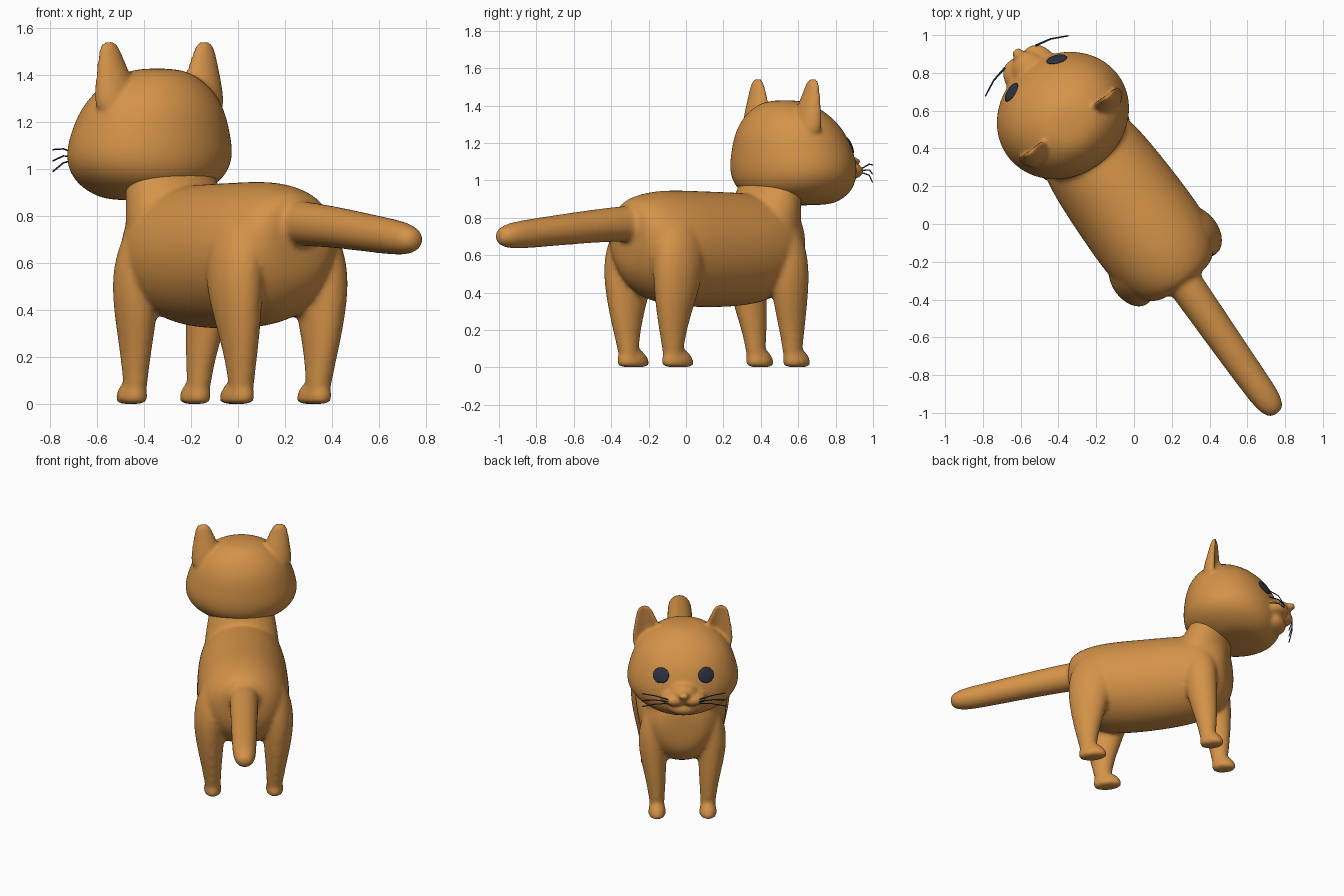
import bpy, bmesh, math
from mathutils import Matrix, Vector

cube = bpy.data.objects.get("Cube")
if cube:
    bpy.data.objects.remove(cube)

# The animal is modelled facing +y, then every part is turned by this heading
HEADING = math.radians(36)
OFFSET = Matrix.Rotation(HEADING, 3, 'Z') @ Vector((0.033, 0, 0))


def material(name, color):
    m = bpy.data.materials.new(name)
    m.use_nodes = True
    m.diffuse_color = (*color, 1)
    bsdf = m.node_tree.nodes["Principled BSDF"]
    bsdf.inputs["Base Color"].default_value = (*color, 1)
    bsdf.inputs["Roughness"].default_value = 0.8
    return m


FUR = material("ginger fur", (0.66, 0.29, 0.065))
EYE = material("dark eye", (0.025, 0.032, 0.055))
WHISKER = material("slate whisker", (0.04, 0.06, 0.1))


def loft(bm, axis, rings, side=1, dent=0, n=20):
    """Closed tube; each ring is (position, side centre, other centre, side half, other half)."""
    loops = []
    for pos, cs, co, hs, ho in rings:
        loop = []
        for i in range(n):
            a = math.tau * i / n
            sn = math.sin(a)
            s = side * (cs + hs * math.cos(a))
            o = co + ho * sn * (1 - dent * max(sn, 0))
            loop.append(bm.verts.new((s, pos, o) if axis == 'y' else (s, o, pos)))
        loops.append(loop)
    for a, b in zip(loops, loops[1:]):
        for i in range(n):
            j = (i + 1) % n
            bm.faces.new((a[i], a[j], b[j], b[i]))
    bm.faces.new(loops[0])
    bm.faces.new(loops[-1])


def ellipsoid(bm, center, size, turn=Matrix.Identity(4)):
    mat = Matrix.Translation(center) @ turn @ Matrix.Diagonal((*size, 1))
    bmesh.ops.create_uvsphere(bm, u_segments=24, v_segments=14, radius=1, matrix=mat)


def place(obj, mat):
    obj.data.materials.append(mat)
    obj.rotation_euler.z = HEADING
    obj.location = OFFSET
    bpy.context.collection.objects.link(obj)
    return obj


def finish(bm, name, mat, voxel=0):
    """Turn a bmesh into an object; with a voxel size its volumes are fused and softened."""
    bmesh.ops.recalc_face_normals(bm, faces=bm.faces)
    for f in bm.faces:
        f.smooth = True
    mesh = bpy.data.meshes.new(name)
    bm.to_mesh(mesh)
    bm.free()
    obj = place(bpy.data.objects.new(name, mesh), mat)
    if voxel:
        obj.modifiers.new("round", 'SUBSURF').levels = 2
        obj.modifiers["round"].render_levels = 2
        fuse = obj.modifiers.new("fuse", 'REMESH')
        fuse.mode = 'VOXEL'
        fuse.voxel_size = voxel
        fuse.use_smooth_shade = True
        soft = obj.modifiers.new("soften", 'SMOOTH')
        soft.factor = 0.5
        soft.iterations = 6
    return obj


# Torso, from rump to chest
body = bmesh.new()
loft(body, 'y', [
    (-0.42, 0, 0.72, 0.13, 0.14), (-0.39, 0, 0.69, 0.21, 0.21),
    (-0.3, 0, 0.655, 0.28, 0.28), (-0.15, 0, 0.64, 0.31, 0.315),
    (0.1, 0, 0.63, 0.305, 0.315), (0.3, 0, 0.63, 0.295, 0.31),
    (0.45, 0, 0.635, 0.28, 0.295), (0.58, 0, 0.65, 0.24, 0.26),
    (0.65, 0, 0.66, 0.17, 0.19), (0.675, 0, 0.67, 0.1, 0.12)])

# Neck
loft(body, 'z', [
    (0.62, 0, 0.45, 0.24, 0.2), (0.75, 0, 0.47, 0.25, 0.2),
    (0.85, 0, 0.495, 0.235, 0.175), (0.95, 0, 0.53, 0.215, 0.15),
    (1.1, 0, 0.58, 0.2, 0.14)])

# Tail
loft(body, 'y', [
    (-0.25, 0, 0.77, 0.1, 0.1), (-0.43, 0, 0.77, 0.096, 0.096),
    (-0.7, -0.005, 0.75, 0.09, 0.088), (-1.0, -0.01, 0.72, 0.082, 0.08),
    (-1.16, -0.01, 0.705, 0.078, 0.074), (-1.23, -0.01, 0.7, 0.06, 0.055),
    (-1.26, -0.01, 0.7, 0.03, 0.028)])

# Legs and paws
front_leg = [
    (0.02, 0.165, 0.56, 0.046, 0.05), (0.12, 0.168, 0.558, 0.052, 0.058),
    (0.25, 0.175, 0.545, 0.066, 0.082), (0.4, 0.19, 0.525, 0.088, 0.105),
    (0.55, 0.195, 0.515, 0.1, 0.115), (0.7, 0.17, 0.5, 0.09, 0.11),
    (0.8, 0.14, 0.48, 0.06, 0.08)]
rear_leg = [
    (0.02, 0.2, -0.255, 0.05, 0.05), (0.12, 0.205, -0.26, 0.056, 0.062),
    (0.25, 0.213, -0.263, 0.072, 0.092), (0.4, 0.222, -0.25, 0.095, 0.13),
    (0.55, 0.226, -0.235, 0.106, 0.158), (0.7, 0.2, -0.22, 0.108, 0.15),
    (0.84, 0.16, -0.2, 0.07, 0.09)]
paw = [(0, 0.8, 0.85), (0.012, 1, 1), (0.045, 1, 1), (0.075, 0.85, 0.8), (0.1, 0.6, 0.5)]
for side in (-1, 1):
    for leg, x, y, length in ((front_leg, 0.167, 0.59, 0.082), (rear_leg, 0.203, -0.222, 0.098)):
        loft(body, 'z', leg, side)
        loft(body, 'z', [(z, x, y - z * 0.15, 0.059 * w, length * k) for z, w, k in paw], side)
finish(body, "body", FUR, 0.014)

# Head with broad low cheeks
head = bmesh.new()
loft(head, 'z', [
    (0.865, 0, 0.73, 0.13, 0.15), (0.89, 0, 0.72, 0.22, 0.23),
    (0.94, 0, 0.7, 0.31, 0.3), (1.0, 0, 0.69, 0.36, 0.325),
    (1.07, 0, 0.685, 0.375, 0.33), (1.15, 0, 0.68, 0.358, 0.318),
    (1.25, 0, 0.665, 0.325, 0.29), (1.33, 0, 0.65, 0.27, 0.235),
    (1.39, 0, 0.635, 0.19, 0.17), (1.43, 0, 0.63, 0.1, 0.09)])

# Muzzle: bridge, chin, nose, whisker pads
ellipsoid(head, (0, 0.95, 1.085), (0.1, 0.14, 0.07))
ellipsoid(head, (0, 0.96, 0.975), (0.11, 0.095, 0.06))
ellipsoid(head, (0, 1.085, 1.1), (0.034, 0.036, 0.024))
ear = [
    (1.22, 0.22, 0.62, 0.11, 0.085), (1.32, 0.225, 0.625, 0.106, 0.08),
    (1.4, 0.235, 0.63, 0.084, 0.062), (1.47, 0.245, 0.635, 0.064, 0.045),
    (1.525, 0.25, 0.638, 0.046, 0.034), (1.545, 0.25, 0.64, 0.02, 0.018)]
for side in (-1, 1):
    ellipsoid(head, (side * 0.058, 0.99, 1.05), (0.09, 0.1, 0.05))
    loft(head, 'z', ear, side, dent=1.1)
head_obj = finish(head, "head", FUR, 0.011)

# Finished head surface, used to seat the eyes and whiskers
bpy.context.view_layer.update()
skin = head_obj.evaluated_get(bpy.context.evaluated_depsgraph_get())


def on_face(x, z):
    hit, point, normal, _ = skin.ray_cast(Vector((x, 2, z)), Vector((0, -1, 0)))
    return (point, normal) if hit else (Vector((x, 0.95, z)), Vector((0, 1, 0)))


for side, label in ((-1, "left"), (1, "right")):
    # Eyes: thin lenses lying on the face
    point, normal = on_face(side * 0.148, 1.185)
    eye = bmesh.new()
    turn = normal.to_track_quat('Z', 'Y').to_matrix().to_4x4()
    ellipsoid(eye, point, (0.056, 0.052, 0.012), turn)
    finish(eye, label + "_eye", EYE)

    # Whiskers: three fine curved hairs
    hairs = bpy.data.curves.new(label + "_whiskers", 'CURVE')
    hairs.dimensions = '3D'
    hairs.bevel_depth = 0.0035
    hairs.bevel_resolution = 1
    for root_z, tip_z in ((1.065, 1.083), (1.053, 1.035), (1.04, 0.99)):
        root, _ = on_face(side * 0.1, root_z)
        tip = Vector((side * 0.272, 1.01, tip_z))
        middle = (root + tip) / 2 + Vector((0, 0.012, 0.012))
        line = hairs.splines.new('POLY')
        line.points.add(2)
        for p, co in zip(line.points, (root, middle, tip)):
            p.co = (*co, 1)
    place(bpy.data.objects.new(label + "_whiskers", hairs), WHISKER)
